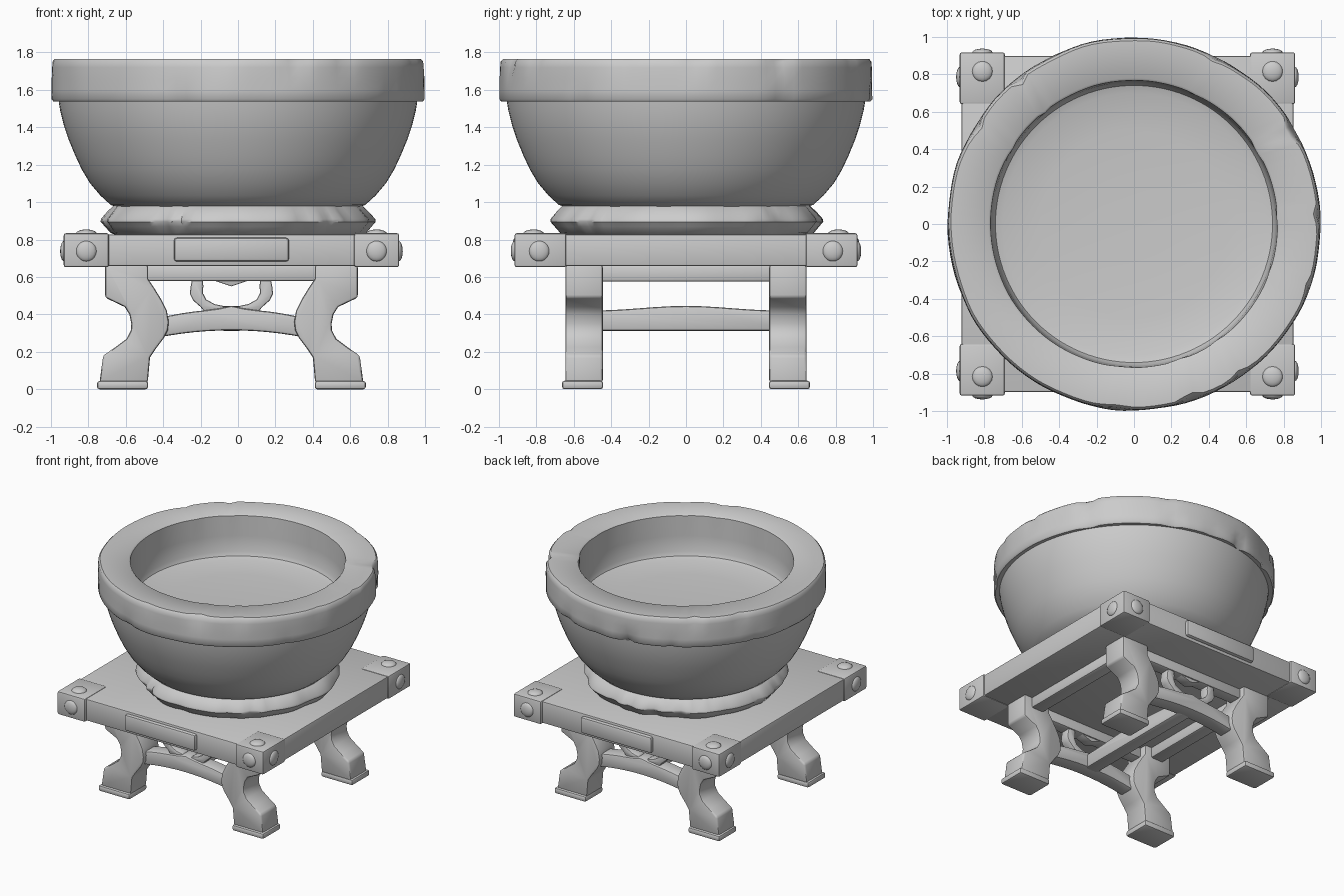
import bpy, bmesh, math, random
from mathutils import Vector, noise

if "Cube" in bpy.data.objects:
    bpy.data.objects.remove(bpy.data.objects["Cube"])

random.seed(4)
CX = -0.035          # the stand sits slightly left of the bowl


def finish(name, bm, mirror=(False, False), bevel=0.0, seg=2, smooth=40, x=CX):
    """Bevel, shade and link a bmesh; mirror it about the stand centre."""
    bmesh.ops.recalc_face_normals(bm, faces=bm.faces)
    if bevel:
        edges = [e for e in bm.edges if e.is_manifold and e.calc_face_angle() > 0.75]
        bmesh.ops.bevel(bm, geom=edges, offset=bevel, segments=seg, profile=0.5,
                        affect='EDGES', clamp_overlap=True)
    me = bpy.data.meshes.new(name)
    bm.to_mesh(me)
    bm.free()
    me.polygons.foreach_set("use_smooth", [True] * len(me.polygons))
    me.set_sharp_from_angle(angle=math.radians(smooth))
    ob = bpy.data.objects.new(name, me)
    ob.location.x = x
    bpy.context.collection.objects.link(ob)
    if any(mirror):
        m = ob.modifiers.new("mirror", 'MIRROR')
        m.use_axis = (mirror[0], mirror[1], False)
        m.use_mirror_merge = False
    return ob


def prism(name, pts, a, b, axis='y', mirror=(False, False), bevel=0.012):
    """Extrude an outline (u, z) from a to b along x or y."""
    bm = bmesh.new()
    put = (lambda u, z, d: (u, d, z)) if axis == 'y' else (lambda u, z, d: (d, u, z))
    lo = [bm.verts.new(put(u, z, a)) for u, z in pts]
    hi = [bm.verts.new(put(u, z, b)) for u, z in pts]
    bm.faces.new(lo)
    bm.faces.new(hi)
    for i in range(len(pts)):
        j = (i + 1) % len(pts)
        bm.faces.new((lo[i], lo[j], hi[j], hi[i]))
    return finish(name, bm, mirror, bevel)


def box(name, x, y, z, mirror=(False, False), bevel=0.012):
    return prism(name, [(x[0], z[0]), (x[1], z[0]), (x[1], z[1]), (x[0], z[1])],
                 y[0], y[1], 'y', mirror, bevel)


def lathe(name, profile, chips, n=112, wob=0.008):
    """Spin (radius, z, chip weight) round z, with worn, chipped edges."""
    bm = bmesh.new()
    rings = []
    for r, z, w in profile:
        ring = []
        for i in range(n):
            t = 2 * math.pi * i / n
            c, s = math.cos(t), math.sin(t)
            dr = w * wob * (noise.noise(Vector((c * 4, s * 4, z * 2))) - 0.4)
            for ang, width, depth, zc in chips:
                d = (t - ang + math.pi) % (2 * math.pi) - math.pi
                dr -= w * depth * max(0, 1 - abs(d) / width) * max(0, 1 - abs(z - zc) / 0.12)
            ring.append(bm.verts.new(((r + dr) * c, (r + dr) * s, z)))
        rings.append(ring)
    for p, q in zip(rings, rings[1:]):
        for i in range(n):
            j = (i + 1) % n
            bm.faces.new((p[i], p[j], q[j], q[i]))
    if profile[-1][0] < 0.3:
        bm.faces.new(rings[-1])
    return finish(name, bm, smooth=42, x=0)


def chip_set(count, levels, depth):
    return [(random.uniform(0, 2 * math.pi), random.uniform(0.04, 0.11),
             random.uniform(0.4, 1) * depth, random.choice(levels)) for _ in range(count)]


# Stone bowl: body, thick rim and shallow floor
lathe("bowl", [
    (.62, .965, 0), (.68, .985, 0), (.735, 1.035, 0), (.79, 1.10, 0), (.835, 1.175, 0),
    (.87, 1.25, 0), (.905, 1.335, 0), (.93, 1.41, 0), (.95, 1.49, 0), (.958, 1.54, 0),
    (.99, 1.538, 1), (1.0, 1.55, 1), (1.0, 1.60, 1), (1.0, 1.66, 1), (.998, 1.72, 1),
    (.995, 1.752, 1), (.983, 1.765, 1), (.78, 1.765, .3), (.768, 1.755, .3),
    (.76, 1.60, 0), (.755, 1.48, 0), (.74, 1.45, 0), (.70, 1.437, 0), (.5, 1.42, 0), (.2, 1.41, 0)],
    chip_set(20, (1.54, 1.765), 0.03))

# Flared foot ring under the bowl
lathe("bowl_foot", [
    (.655, .825, .5), (.685, .835, 1), (.715, .87, 1), (.737, .895, 1), (.735, .91, 1),
    (.70, .95, 1), (.665, .982, .6), (.645, .988, .4), (.62, .97, 0)],
    chip_set(26, (.84, .90, .97), 0.03), wob=0.02)

# Table top, corner caps and front/back plaques
box("table_top", (-.887, .887), (-.898, .898), (.658, .828), bevel=.01)
box("corner_cap", (.655, .896), (.64, .917), (.652, .834), (True, True), .012)
box("edge_plaque", (-.308, .308), (.88, .925), (.682, .81), (False, True), .018)


# Domed rivets on the three outer sides of each cap
def rivet(name, pos, axis):
    bm = bmesh.new()
    bmesh.ops.create_uvsphere(bm, u_segments=16, v_segments=10, radius=.055)
    flat = Vector((1, 1, 1))
    flat[axis] = .4
    bmesh.ops.scale(bm, vec=flat, verts=bm.verts)
    bmesh.ops.translate(bm, vec=pos, verts=bm.verts)
    finish(name, bm, (True, True))


rivet("rivet_top", (.775, .815, .832), 2)
rivet("rivet_front", (.775, .915, .738), 1)
rivet("rivet_side", (.893, .785, .738), 0)

# Curved legs on square feet
leg = [(.445, .665), (.445, .59), (.415, .545), (.375, .48), (.345, .42), (.335, .36), (.34, .315),
       (.36, .275), (.405, .215), (.435, .17), (.447, .035), (.705, .035), (.685, .18), (.62, .225),
       (.56, .27), (.537, .315), (.535, .35), (.545, .40), (.57, .44), (.675, .49), (.675, .665)]
prism("leg", leg, .445, .645, 'y', (True, True), .014)
box("leg_foot", (.445, .718), (.443, .663), (0, .045), (True, True), .014)

# Upper rails between the legs
box("front_rail", (-.46, .46), (.50, .60), (.578, .662), (False, True), .014)
box("side_rail", (.50, .61), (-.46, .46), (.575, .662), (True, False), .014)

# Arched lower rails, front and back
N = 12
us = [-.40 + .80 * i / N for i in range(N + 1)]
arch = [(u, .315 - .04 * (u / .4) ** 2) for u in us]
arch += [(u, .428 - .05 * (u / .4) ** 2 + .018 * math.exp(-(u / .06) ** 2)) for u in reversed(us)]
prism("arched_rail", arch, .49, .61, 'y', (False, True), .014)

# Heart-shaped fretwork: curled strut plus the dip under the rail
strut = [(.155, .60), (.21, .59), (.218, .55), (.222, .51), (.205, .475), (.165, .44), (.14, .41),
         (.03, .41), (.04, .445), (.09, .455), (.135, .48), (.153, .515), (.15, .55)]
prism("fret_strut", strut, .51, .59, 'y', (True, True), .010)
prism("fret_dip", [(-.12, .59), (-.06, .57), (0, .55), (.06, .57), (.12, .59)],
      .51, .59, 'y', (False, True), .006)

# Central stretcher joining the two arches, dished on top
vs = [-.52 + 1.04 * i / N for i in range(N + 1)]
dish = [(v, .312) for v in (-.52, .52)]
dish += [(v, .445 - .012 * math.cos(v * 6.5 + math.pi)
          - .012) for v in reversed(vs)]
prism("centre_stretcher", dish, -.055, .055, 'x', bevel=.014)
